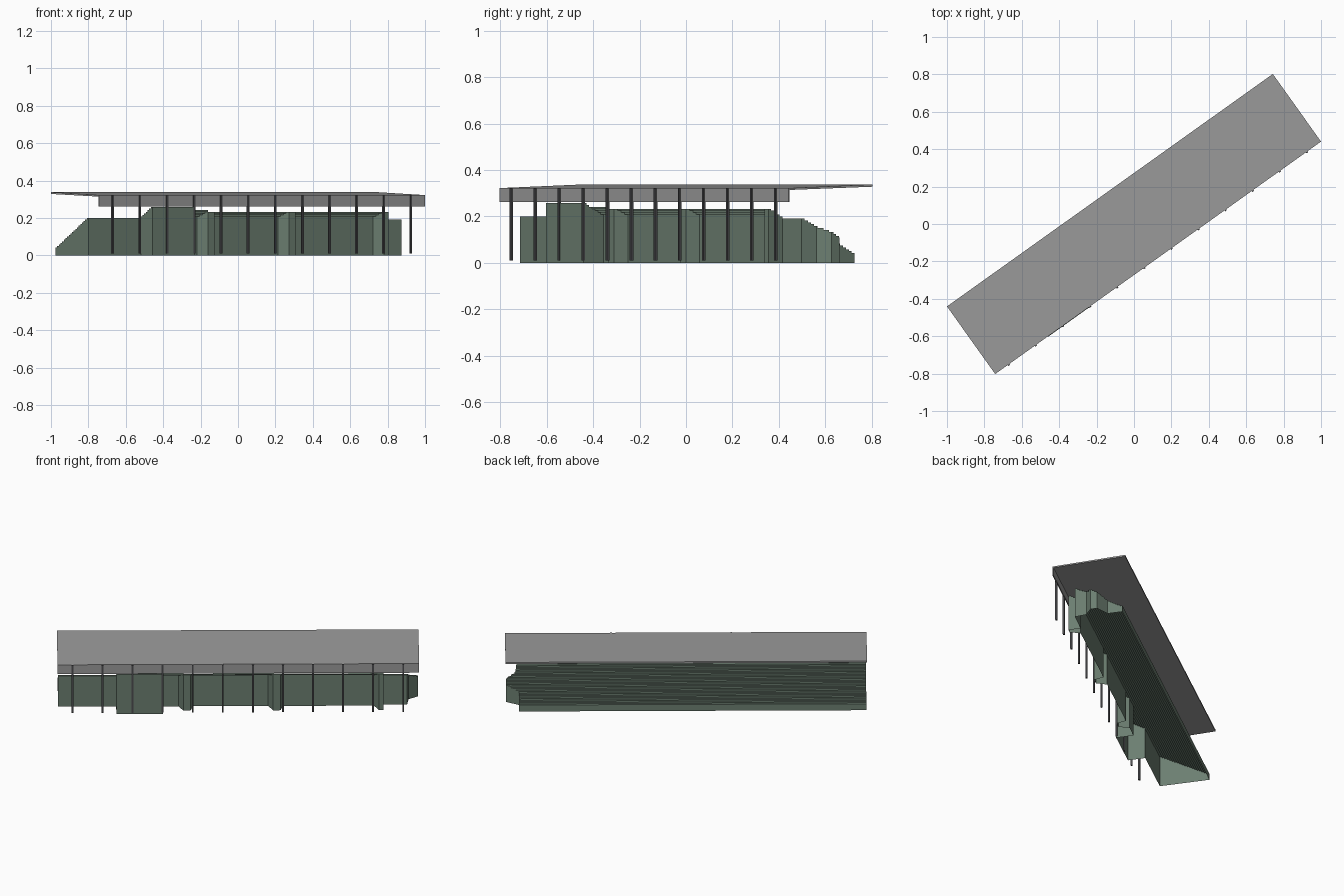
import bpy, bmesh, math

if "Cube" in bpy.data.objects:
    bpy.data.objects.remove(bpy.data.objects["Cube"])

ANGLE = math.radians(35.5)      # the whole stand is turned on the plan
STEPS, DV, DZ = 27, 0.01515, 0.0083
V0, Z0 = 0.185, 0.042           # back edge and height of the lowest row
EPS = 1e-4


def material(name, rgb):
    m = bpy.data.materials.new(name)
    m.diffuse_color = (*rgb, 1)
    m.use_nodes = True
    m.node_tree.nodes["Principled BSDF"].inputs["Base Color"].default_value = m.diffuse_color
    return m


GREEN = material("green_wall", (0.15, 0.21, 0.165))
GREY = material("roof_grey", (0.33, 0.33, 0.33))
DARK = material("dark_metal", (0.07, 0.07, 0.075))


def finish(name, bm, mat):
    bmesh.ops.remove_doubles(bm, verts=bm.verts, dist=1e-5)
    me = bpy.data.meshes.new(name)
    bm.to_mesh(me)
    bm.free()
    ob = bpy.data.objects.new(name, me)
    ob.rotation_euler.z = ANGLE
    me.materials.append(mat)
    bpy.context.collection.objects.link(ob)
    return ob


def face(bm, pts):
    bm.faces.new([bm.verts.new(p) for p in pts])


def row_v(k):
    return V0 - k * DV


def row_z(k):
    return Z0 + k * DZ


def height(v):
    return row_z(max(0, min(STEPS - 1, math.floor((V0 - v) / DV))))


# Key rows where the plan outline changes
V_WALL, V_EAVE, V_STUB, V_TOWER = row_v(20), row_v(24), row_v(25), row_v(27)
V_END = row_v(19)
LEFT = [(-1.066, V0), (-1.066, V_WALL), (-0.722, V_WALL), (-0.722, V_TOWER)]
RIGHT = [(0.99, V0), (0.99, 0.094), (1.066, 0.05), (1.066, 0.01), (1.01, -0.03),
         (1.0, V_END), (0.86, V_END), (0.86, V_EAVE), (-0.325, V_EAVE),
         (-0.325, V_STUB), (-0.446, V_STUB), (-0.446, V_TOWER)]


def limit(outline, v):
    for (ua, va), (ub, vb) in zip(outline, outline[1:]):
        if va - vb > 1e-6 and vb <= v <= va:
            return ua + (ub - ua) * (va - v) / (va - vb)
    return outline[-1][0]


# Stepped terrace rising from back to front, an open sheet underneath
bm = bmesh.new()
for k in range(STEPS):
    va, vb, z = row_v(k), row_v(k + 1), row_z(k)
    la, lb = limit(LEFT, va - EPS), limit(LEFT, vb + EPS)
    ra, rb = limit(RIGHT, va - EPS), limit(RIGHT, vb + EPS)
    face(bm, [(la, va, z), (lb, vb, z), (rb, vb, z), (ra, va, z)])
    low = row_z(k - 1) if k else 0
    face(bm, [(ra, va, low), (la, va, low), (la, va, z), (ra, va, z)])
finish("stepped_terrace", bm, GREEN)


def walls(name, path):
    """Upright walls along a plan path, cut off under the terrace rows."""
    bm = bmesh.new()
    for (ua, va), (ub, vb) in zip(path, path[1:]):
        cuts = [0, 1]
        if abs(vb - va) > 1e-5:
            cuts += [(row_v(k) - va) / (vb - va) for k in range(STEPS + 1)]
        cuts = sorted(t for t in cuts if 0 <= t <= 1)
        for s, t in zip(cuts, cuts[1:]):
            if t - s < 1e-4:
                continue
            p = (ua + (ub - ua) * s, va + (vb - va) * s)
            q = (ua + (ub - ua) * t, va + (vb - va) * t)
            z = height((p[1] + q[1]) / 2 + EPS)
            face(bm, [(*p, 0), (*q, 0), (*q, z), (*p, z)])
    finish(name, bm, GREEN)


# Front wall with the tower block and three splayed bays
def bay(u0, u1, u2, u3):
    return [(u0, V_WALL), (u1, V_EAVE), (u2, V_EAVE), (u3, V_WALL)]


walls("front_wall", LEFT + [(-0.446, V_TOWER), (-0.446, V_WALL)]
      + bay(-0.354, -0.325, -0.283, -0.266)
      + bay(0.177, 0.207, 0.25, 0.266)
      + bay(0.803, 0.832, 0.86, 0.86))
walls("right_end_wall", RIGHT[:7] + [(0.86, V_WALL)])

# Roof slab with a deep fascia along the front
bm = bmesh.new()
profile = [(0.222, 0.328), (0.222, 0.338), (-0.222, 0.322),
           (-0.222, 0.262), (-0.216, 0.262), (-0.216, 0.314)]
face(bm, [(-1.07, v, z) for v, z in profile])
new = bmesh.ops.extrude_face_region(bm, geom=bm.faces[:])["geom"]
bmesh.ops.translate(bm, vec=(2.14, 0, 0),
                    verts=[g for g in new if isinstance(g, bmesh.types.BMVert)])
bmesh.ops.recalc_face_normals(bm, faces=bm.faces)
finish("roof", bm, GREY)

# Row of slim front posts
bm = bmesh.new()
for i in range(12):
    vs = bmesh.ops.create_cube(bm, size=1)["verts"]
    bmesh.ops.scale(bm, vec=(0.011, 0.011, 0.31), verts=vs)
    bmesh.ops.translate(bm, vec=(-0.982 + i * 0.178, -0.2225, 0.165), verts=vs)
finish("front_posts", bm, DARK)
